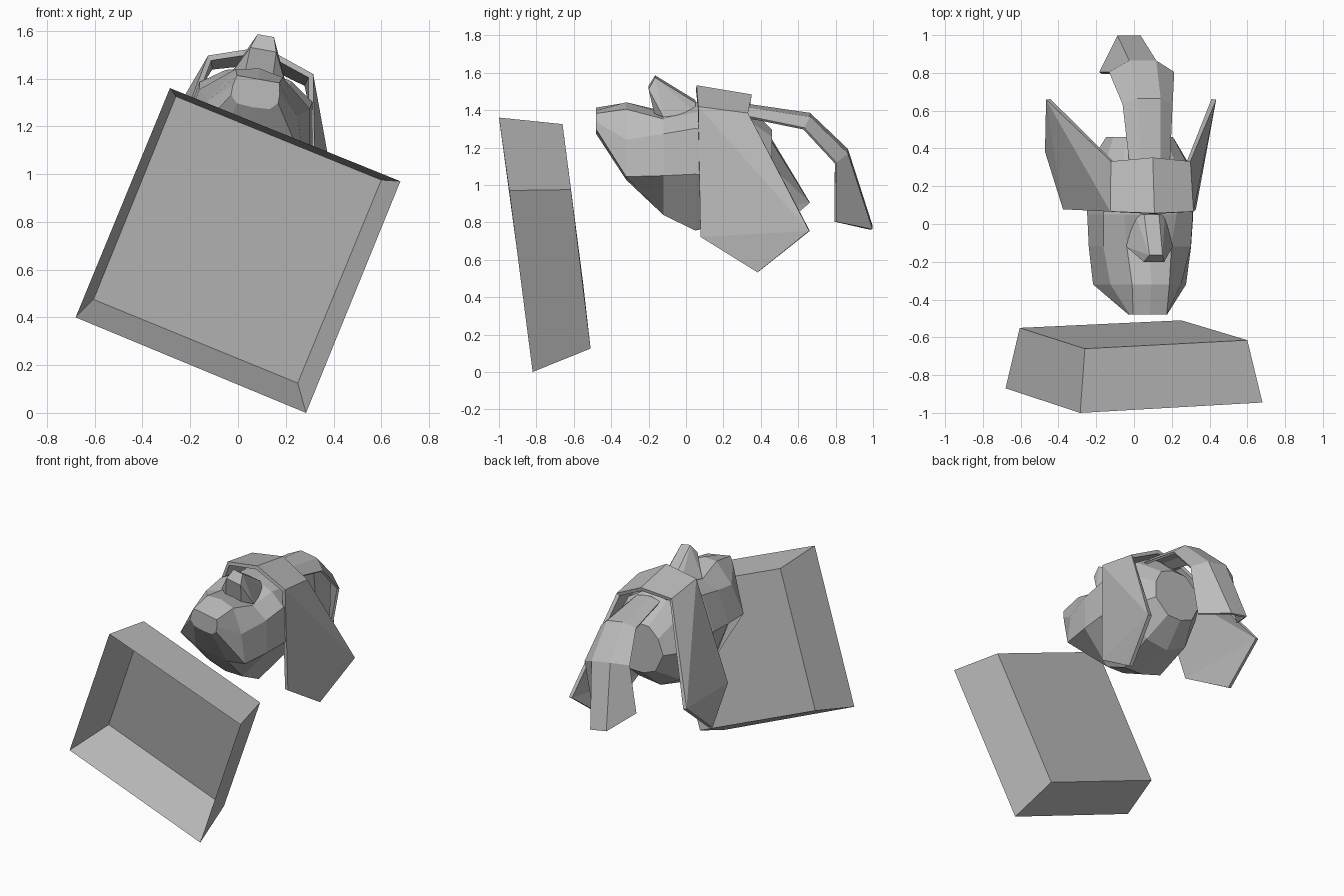
import bpy, bmesh
from math import radians
from mathutils import Matrix

cube = bpy.data.objects.get("Cube")
if cube:
    bpy.data.objects.remove(cube, do_unlink=True)

# Plain grey finish for everything
grey = bpy.data.materials.new("plain grey")
grey.use_nodes = True
grey.diffuse_color = (0.5, 0.5, 0.5, 1)
grey.node_tree.nodes["Principled BSDF"].inputs["Base Color"].default_value = (0.5, 0.5, 0.5, 1)

# The head and its headdress lean together towards +x
LEAN = Matrix.Translation((0, 0, 0.92)) @ Matrix.Rotation(radians(10), 4, 'Y')


def finish(name, bm, matrix=None, thickness=0):
    bmesh.ops.remove_doubles(bm, verts=bm.verts, dist=0.001)
    bmesh.ops.recalc_face_normals(bm, faces=bm.faces)
    if matrix:
        bm.transform(matrix)
    mesh = bpy.data.meshes.new(name)
    bm.to_mesh(mesh)
    bm.free()
    mesh.materials.append(grey)
    obj = bpy.data.objects.new(name, mesh)
    bpy.context.collection.objects.link(obj)
    if thickness:
        mod = obj.modifiers.new("thickness", 'SOLIDIFY')
        mod.thickness = thickness
        mod.offset = 0
    return obj


def add_face(bm, points):
    unique = list(dict.fromkeys(points))
    if len(unique) > 2:
        bm.faces.new([bm.verts.new(p) for p in unique])


def add_mirrored(bm, points):
    add_face(bm, points)
    add_face(bm, [(-x, y, z) for x, y, z in points])


def loft_mirrored(bm, sections):
    for a, b in zip(sections, sections[1:]):
        for i in range(len(a) - 1):
            add_mirrored(bm, [a[i], a[i + 1], b[i + 1], b[i]])


# Open tapered tray, tilted in front of the head
rim = [(-0.285, -1.0, 1.36), (0.68, -0.945, 0.97), (0.285, -0.82, 0), (-0.68, -0.87, 0.4)]
base = [(-0.26, -0.66, 1.325), (0.6, -0.615, 0.975), (0.25, -0.51, 0.125), (-0.605, -0.55, 0.475)]
bm = bmesh.new()
add_face(bm, base)
for i in range(4):
    j = (i + 1) % 4
    add_face(bm, [rim[i], rim[j], base[j], base[i]])
finish("tray", bm)

# Head: half sections from crown line to throat line, chin to back
profiles = {
    -0.48: [(0, .485), (.09, .485), (.10, .44), (.10, .40), (.07, .37), (0, .365)],
    -0.32: [(0, .53), (.10, .51), (.19, .36), (.25, .17), (.12, .13), (0, .13)],
    -0.12: [(0, .47), (.12, .46), (.235, .40), (.275, .18), (.13, -.06), (0, -.08)],
    0.05: [(0, .53), (.14, .50), (.24, .43), (.285, .19), (.15, -.14), (0, -.16)],
    0.30: [(0, .54), (.15, .48), (.23, .38), (.28, .15), (.16, -.05), (0, -.10)],
    0.46: [(0, .38), (.10, .36), (.16, .28), (.18, .17), (.10, .06), (0, .04)],
}
sections = [[(x, y, z) for x, z in pts] for y, pts in profiles.items()]
bm = bmesh.new()
loft_mirrored(bm, sections)
for cap in (sections[0], sections[-1]):
    add_mirrored(bm, cap)
finish("head", bm, LEAN)

# Nose: faceted wedge
nose = [(.035, -.165, .67), (.055, -.2, .61), (.125, -.12, .47),
        (.06, -.17, .48), (.04, .05, .535), (.08, .05, .49)]
bm = bmesh.new()
for x, y, z in nose:
    bm.verts.new((x, y, z))
    bm.verts.new((-x, y, z))
bmesh.ops.convex_hull(bm, input=bm.verts)
finish("nose", bm, LEAN)

# Headdress: band over the brow with a flaring flap on each side
front_mid, front_corner = (0, .055, .61), (.215, .065, .537)
back_mid, back_corner = (0, .35, .56), (.205, .33, .50)
flap_front, flap_low, flap_back = (.345, .08, -.14), (.41, .385, -.32), (.445, .66, -.09)
bm = bmesh.new()
for points in ([front_mid, front_corner, back_corner, back_mid],
               [front_corner, back_corner, flap_back],
               [front_corner, flap_back, flap_front],
               [flap_front, flap_back, flap_low]):
    add_mirrored(bm, points)
finish("headdress", bm, LEAN, 0.025)

# Trailing tail: folded strip with a flat ridge and drooping edges
ridge = [(.05, .33, .505), (.06, .66, .455), (.07, .86, .26), (.06, .99, -.15)]
edge = [(.105, .32, .47), (.13, .63, .41), (.17, .80, .23), (.165, .80, -.09)]
bm = bmesh.new()
loft_mirrored(bm, [[(0, r[1], r[2]), r, e] for r, e in zip(ridge, edge)])
finish("tail", bm, LEAN, 0.015)
